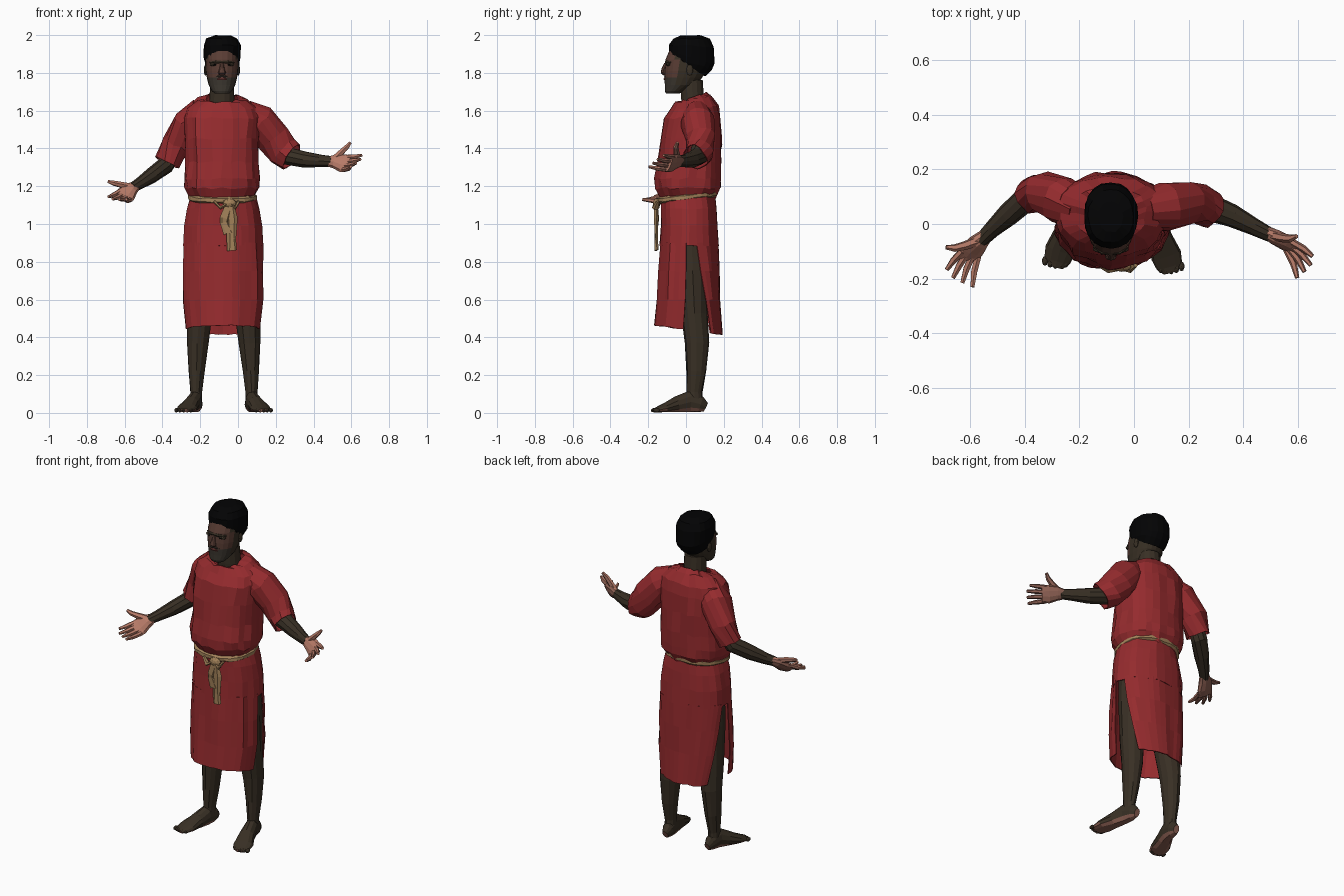
import bpy, bmesh, math, random
from math import sin, cos, pi, tau
from mathutils import Vector as V

random.seed(4)
if "Cube" in bpy.data.objects:
    bpy.data.objects.remove(bpy.data.objects["Cube"])


def material(name, *rgb):
    m = bpy.data.materials.new(name)
    m.use_nodes = True
    m.diffuse_color = (*rgb, 1)
    m.node_tree.nodes["Principled BSDF"].inputs["Base Color"].default_value = (*rgb, 1)
    return m


RED = material("red cloth", .3, .024, .027)
SKIN = material("dark skin", .04, .029, .018)
FACE = material("face brown", .1, .046, .034)
BEARD = material("short beard", .044, .037, .028)
PALM = material("palm pink", .48, .2, .14)
SOLE = material("sole brown", .26, .115, .085)
LIP = material("lip red", .13, .035, .03)
HAIR = material("black hair", .001, .001, .0013)
ROPE = material("tan rope", .36, .22, .1)
MID = -.08          # body centre line in x


def build(name, rows, mats, closed=True, caps=True, jitter=0, rule=None, thick=0):
    """Skin a list of point rows into a flat-shaded object."""
    bm = bmesh.new()
    grid = [[bm.verts.new(V(p) + V([random.uniform(-jitter, jitter) for _ in "xyz"]))
             for p in row] for row in rows]
    n = len(grid[0])
    for a, b in zip(grid, grid[1:]):
        for i in range(n if closed else n - 1):
            j = (i + 1) % n
            bm.faces.new((a[i], a[j], b[j], b[i]))
    if caps:
        bm.faces.new(grid[0])
        bm.faces.new(grid[-1])
    bmesh.ops.recalc_face_normals(bm, faces=bm.faces)
    if rule:
        bm.normal_update()
        for f in bm.faces:
            f.material_index = rule(f.calc_center_median(), f.normal)
    mesh = bpy.data.meshes.new(name)
    bm.to_mesh(mesh)
    bm.free()
    for m in mats:
        mesh.materials.append(m)
    ob = bpy.data.objects.new(name, mesh)
    bpy.context.collection.objects.link(ob)
    if thick:
        s = ob.modifiers.new("cloth thickness", "SOLIDIFY")
        s.thickness = thick
        s.offset = -1


def ring(z, cx, cy, rx, ry, n=28, t0=0, t1=tau, fold=0, tilt=0, power=.88):
    """Rounded-box section; folds ripple the radius, tilt slopes it along y."""
    pts = []
    for i in range(n):
        t = t0 + (t1 - t0) * i / (n if t1 - t0 == tau else n - 1)
        c, s = cos(t), sin(t)
        k = 1 + fold * (sin(9 * t + 2 * z) + .6 * sin(14 * t - 3 * z))
        x = rx * k * math.copysign(abs(c) ** power, c)
        y = cy + ry * k * math.copysign(abs(s) ** power, s)
        pts.append((cx + x, y, z + tilt * y))
    return pts


def tube(name, path, mats, up=(0, 0, 1), n=10, floor=None, fold=0, **kw):
    """Each path entry is x, y, z, half width, half height."""
    pts, rows = [V(p[:3]) for p in path], []
    for i, p in enumerate(path):
        tan = (pts[min(i + 1, len(pts) - 1)] - pts[max(i - 1, 0)]).normalized()
        side = tan.cross(V(up)).normalized()
        top = side.cross(tan)
        row = []
        for j in range(n):
            a = tau * j / n
            k = 1 + fold * sin(4 * a + 3 * i)
            q = pts[i] + (side * cos(a) * p[3] + top * sin(a) * p[4]) * k
            if floor is not None:
                q.z = max(q.z, floor)
            row.append(q)
        rows.append(row)
    build(name, rows, mats, **kw)


def ball(name, mat, loc, size):
    bpy.ops.mesh.primitive_ico_sphere_add(subdivisions=2, radius=1, location=loc)
    ob = bpy.context.object
    ob.name, ob.scale = name, size
    ob.data.materials.append(mat)


# Tunic top, bloused over the belt
TORSO = [(1.66, .03, .083, .076, .33), (1.655, .04, .13, .1, .18), (1.615, .045, .188, .125, .05),
         (1.56, .035, .205, .15, 0), (1.45, .025, .198, .163, 0), (1.33, .02, .192, .168, 0),
         (1.24, .012, .2, .176, 0), (1.19, .01, .197, .174, 0), (1.14, .01, .17, .143, 0)]
build("tunic_top", [ring(z, MID - .005, cy, rx, ry, tilt=t, fold=.018 if z < 1.6 else 0)
                    for z, cy, rx, ry, t in TORSO], [RED], caps=False, jitter=.006)

# Skirt: closed hip band, then front and back panels with side slits
HIP = [(1.15, .01, .17, .145), (1.08, .015, .19, .148), (.99, .018, .206, .15), (.885, .017, .209, .154)]
HEM = [(.9, .017, .208, .153), (.75, .015, .213, .16), (.6, .013, .215, .166), (.44, .01, .2, .178)]
build("skirt_hips", [ring(*(r[0], MID, *r[1:]), fold=.018) for r in HIP], [RED],
      caps=False, jitter=.003, thick=.006)
for name, back in (("front", False), ("back", True)):
    rows = []
    for i, (z, cy, rx, ry) in enumerate(HEM):
        gap = (.22 + .16 * i) if back else (.06 + .015 * i)
        start = gap if back else pi + gap
        tilt = -.14 if i == len(HEM) - 1 else 0
        rows.append(ring(z, MID, cy, rx, ry, n=17, t0=start, t1=start + pi - 2 * gap,
                         fold=.018, tilt=tilt))
    build("skirt_" + name + "_panel", rows, [RED], closed=False, caps=False, jitter=.003, thick=.006)

# Rope belt, knot and hanging ends
build("belt", [ring(z, MID - .005, .008, rx, ry, tilt=.12, fold=.012)
               for z, rx, ry in ((1.125, .17, .148), (1.133, .182, .159), (1.152, .182, .159), (1.16, .17, .148))],
      [ROPE], caps=False, jitter=.003)
ball("belt_knot", ROPE, (-.045, -.155, 1.11), (.036, .02, .026))
for dx, low in ((-.03, .95), (.008, .86)):
    tube("belt_end", [(-.04, -.16, 1.12, .018, .01), (-.04 + dx, -.156, 1.03, .028, .012),
                      (-.04 + dx, -.156, low + .06, .025, .011), (-.035 + dx / 2, -.156, low, .028, .01)],
         [ROPE], up=(0, -1, 0), n=6, jitter=.004)
for reach in (-.08, .05):
    tube("belt_loop", [(-.045, -.158, 1.115, .012, .008), (-.045 + reach * .6, -.16, 1.085, .02, .01),
                       (-.045 + reach, -.15, 1.12, .01, .008)], [ROPE], n=6)

# Legs and bare feet, mirrored about the body centre line
LEG = [(.02, .03, 1.02, .085, .1), (.03, .035, .75, .09, .09), (.052, .045, .52, .068, .07),
       (.062, .058, .37, .057, .065), (.068, .055, .22, .043, .052), (.071, .045, .11, .031, .041),
       (.071, .045, .05, .033, .043)]
FOOT = [(.066, .105, .03, .018, .025), (.068, .075, .045, .033, .045), (.076, .02, .058, .037, .06),
        (.095, -.05, .042, .045, .045), (.118, -.115, .024, .056, .026),
        (.13, -.155, .015, .048, .015), (.136, -.178, .012, .028, .01)]
for side, s, shift in (("left", 1, 0), ("right", -1, .02)):
    def mirrored(x):
        return MID + .004 + s * (x - MID - .004)

    tube(side + "_leg", [(mirrored(x), *r) for x, *r in LEG], [SKIN], up=(0, 1, 0), n=12, jitter=.002)
    tube(side + "_foot", [(mirrored(x), y + (shift if y < 0 else 0), *r) for x, y, *r in FOOT],
         [SKIN, SOLE], n=12, floor=.004, rule=lambda c, nrm: int(nrm.z < -.4 or c.z < .013))
    for k in range(5):
        ball(side + "_toe", SKIN, (mirrored(.098 + .019 * k), -.155 - .012 * sin(pi * (4 - k) / 5) + shift, .014),
             (.011, .018, .012))

# Arms: sleeves, forearms, hands
SLEEVE = {"left": [(.03, .05, 1.585, .07, .08), (.115, .06, 1.54, .088, .092), (.185, .078, 1.455, .08, .092),
                   (.24, .075, 1.385, .072, .088), (.285, .052, 1.355, .066, .075)],
          "right": [(-.19, .05, 1.585, .07, .08), (-.265, .09, 1.53, .085, .088), (-.33, .115, 1.42, .074, .08),
                    (-.375, .105, 1.325, .07, .066)]}
FOREARM = {"left": [(.17, .08, 1.44, .045, .045), (.26, .068, 1.36, .052, .05), (.36, .03, 1.34, .042, .044),
                    (.44, -.01, 1.333, .032, .034), (.5, -.04, 1.33, .026, .029)],
           "right": [(-.33, .12, 1.41, .045, .045), (-.385, .1, 1.31, .047, .047), (-.46, .035, 1.255, .042, .042),
                     (-.52, -.02, 1.215, .031, .032), (-.56, -.06, 1.19, .026, .027)]}


def hand(side, wrist, d, palm, s):
    w, d = V(wrist), V(d).normalized()
    n = (V(palm) - d * d.dot(V(palm))).normalized()
    t = n.cross(d) * s                      # thumb side

    def at(a, b, c, hw, hh):
        return (*(w + d * a + t * b + n * c), hw, hh)

    def shade(c, nrm):
        return int(nrm.dot(n) < -.3)

    opts = dict(mats=[PALM, SOLE], up=n, rule=shade)
    tube(side + "_palm", [at(-.015, 0, 0, .027, .024), at(.03, .004, 0, .042, .026),
                          at(.075, -.002, -.003, .052, .021), at(.115, -.004, 0, .046, .014)], n=10, **opts)
    for k in range(4):
        b, reach = .034 - .025 * k, .095 - .012 * abs(k - 1.2)
        fan, curl = .3 * b, .004 + .01 * k
        tube(side + "_finger", [at(.09, b, 0, .014, .013), at(.1 + reach * .5, b + fan * .5, curl, .013, .013),
                                at(.1 + reach, b + fan, .008 + 2 * curl, .008, .008)], n=6, **opts)
    tube(side + "_thumb", [at(.02, .015, .005, .02, .018), at(.055, .055, .012, .017, .016),
                           at(.078, .085, .014, .014, .014), at(.09, .115, .01, .008, .008)], n=6, **opts)


for side in SLEEVE:
    tube(side + "_sleeve", SLEEVE[side], [RED], n=14, fold=.035, jitter=.006, caps=False, thick=.005)
    tube(side + "_forearm", FOREARM[side], [SKIN], n=10, jitter=.001)
hand("left", (.49, -.035, 1.33), (.87, -.47, -.07), (-.35, -.8, .42), 1)
hand("right", (-.55, -.05, 1.195), (-.56, -.62, -.46), (.25, -.6, .6), -1)

# Neck and head, coloured by height and facing
HX = -.085
tube("neck", [(HX, .055, 1.58, .078, .075), (HX, .035, 1.66, .066, .062), (HX, .03, 1.76, .062, .06)],
     [SKIN], up=(0, 1, 0), n=14)


def face_rule(c, nrm):
    if c.y > -.045 or abs(c.x - HX) > .08:
        return 0
    return 2 if c.z < 1.775 else 1


HEAD = [(1.69, -.072, .038, .034), (1.705, -.058, .054, .054), (1.735, -.03, .07, .082),
        (1.775, -.014, .08, .1), (1.81, -.004, .086, .11), (1.835, 0, .087, .112),
        (1.87, .008, .088, .117), (1.92, .025, .086, .112), (1.96, .025, .07, .09)]
build("head", [ring(z, HX, cy, rx, ry, n=20, power=.92) for z, cy, rx, ry in HEAD],
      [SKIN, FACE, BEARD], rule=face_rule)
CAP = [(1.845, .015, .086, .088, -.6), (1.862, .024, .093, .111, -.32), (1.89, .03, .097, .12, -.28),
       (1.945, .03, .098, .118, -.05), (1.98, .028, .082, .096, 0), (1.997, .025, .045, .055, 0)]
build("hair", [ring(z, HX, cy, rx, ry, n=20, tilt=t) for z, cy, rx, ry, t in CAP], [HAIR], jitter=.003)

# Facial features
tube("nose", [(HX, -.106, 1.85, .009, .01), (HX, -.118, 1.82, .014, .012),
              (HX, -.121, 1.802, .021, .013), (HX, -.111, 1.79, .016, .008)], [FACE], up=(0, -1, 0), n=8)
for name, mat, w, z, y, r in (("brow", SKIN, .064, 1.858, -.111, .009), ("lips", LIP, .026, 1.768, -.113, .008),
                              ("moustache", BEARD, .032, 1.782, -.112, .006)):
    bend = .03 if w > .05 else .008
    tube(name, [(HX - w, y + bend, z - .003, r / 2, r / 2), (HX - w / 2, y + bend / 4, z, r, r),
                (HX + w / 2, y + bend / 4, z, r, r), (HX + w, y + bend, z - .003, r / 2, r / 2)], [mat], n=6)
for s, side in ((1, "left"), (-1, "right")):
    ball(side + "_eye_socket", SKIN, (HX + s * .038, -.092, 1.845), (.028, .013, .011))
    ball(side + "_eye", HAIR, (HX + s * .036, -.099, 1.843), (.015, .008, .005))
    ball(side + "_ear", SKIN, (HX + s * .087, .02, 1.815), (.009, .018, .03))
